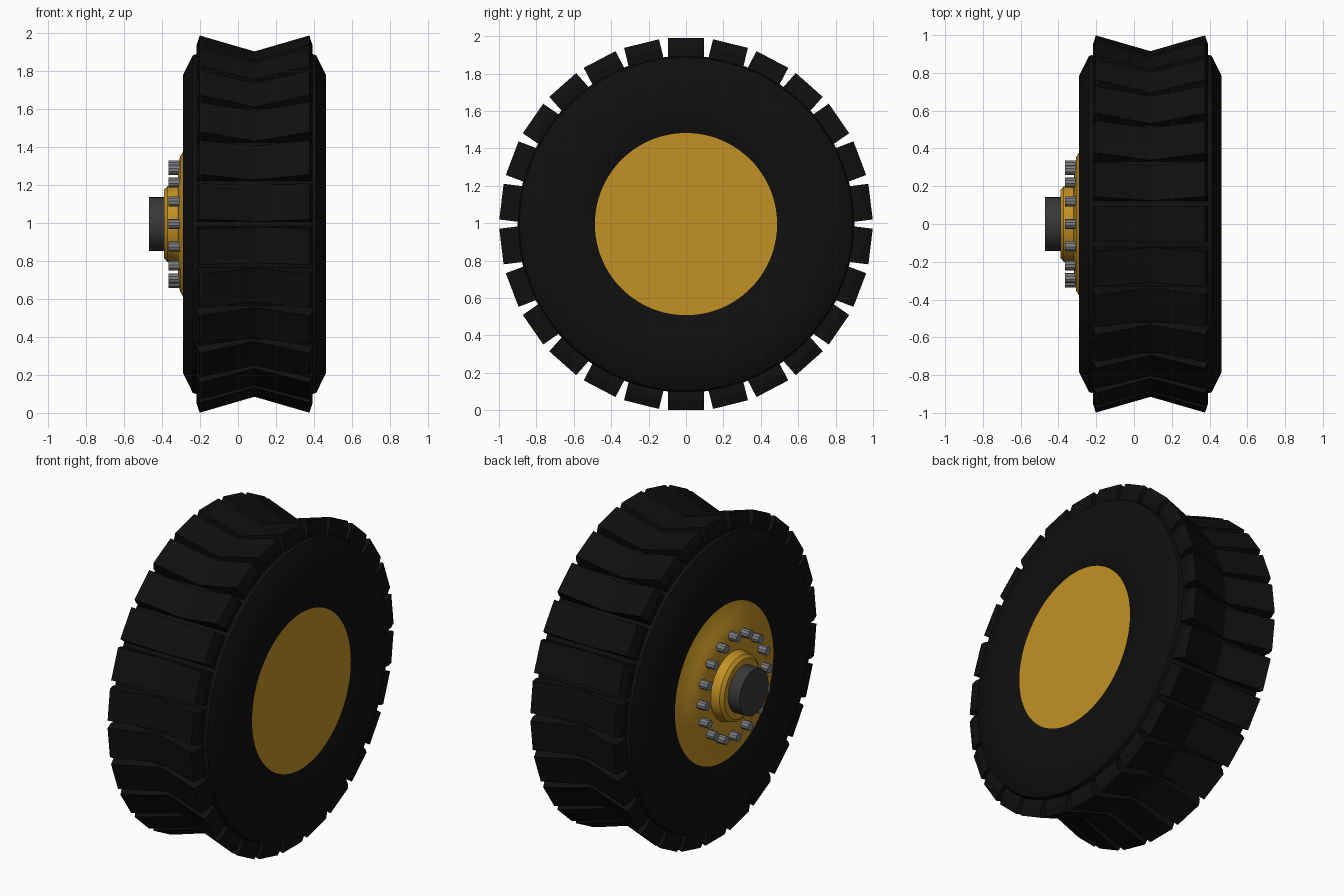
import bpy
import bmesh
import math
from mathutils import Matrix, Vector

AXLE = Vector((0, 0, 0.995))   # wheel centre height, axle runs along x
MID = 0.087                    # middle plane of the tyre

cube = bpy.data.objects.get("Cube")
if cube:
    bpy.data.objects.remove(cube, do_unlink=True)


def material(name, rgb):
    mat = bpy.data.materials.new(name)
    mat.use_nodes = True
    mat.diffuse_color = (*rgb, 1)
    for node in mat.node_tree.nodes:
        if node.type == 'BSDF_PRINCIPLED':
            node.inputs["Base Color"].default_value = (*rgb, 1)
    return mat


rubber = material("black rubber", (0.005, 0.005, 0.005))
gold = material("golden yellow paint", (0.54, 0.285, 0.018))
dark = material("dark grey metal", (0.04, 0.04, 0.042))
steel = material("grey steel", (0.2, 0.21, 0.225))


def finish(name, bm, mat, smooth=True):
    bmesh.ops.recalc_face_normals(bm, faces=bm.faces)
    mesh = bpy.data.meshes.new(name)
    bm.to_mesh(mesh)
    bm.free()
    mesh.materials.append(mat)
    obj = bpy.data.objects.new(name, mesh)
    bpy.context.collection.objects.link(obj)
    obj.location = AXLE
    if smooth:
        bpy.ops.object.select_all(action='DESELECT')
        obj.select_set(True)
        bpy.context.view_layer.objects.active = obj
        bpy.ops.object.shade_smooth_by_angle(angle=math.radians(30))
    return obj


def lathe(name, profile, mat, sides=96):
    """Turn an (x, radius) profile around the axle and cap both ends."""
    bm = bmesh.new()
    rings = []
    for x, r in profile:
        angles = [2 * math.pi * i / sides for i in range(sides)]
        rings.append([bm.verts.new((x, r * math.sin(a), r * math.cos(a))) for a in angles])
    for a, b in zip(rings, rings[1:]):
        for i in range(sides):
            j = (i + 1) % sides
            bm.faces.new((a[i], a[j], b[j], b[i]))
    bm.faces.new(rings[0])
    bm.faces.new(rings[-1])
    return finish(name, bm, mat)


def mirrored(half):
    """Complete a profile of (distance from middle, radius) on both sides."""
    return [(MID - d, r) for d, r in half] + [(MID + d, r) for d, r in reversed(half)]


# Tyre carcass with flat sidewalls and chamfered shoulders
lathe("tyre", mirrored([(0.345, 0.47), (0.352, 0.49), (0.368, 0.56), (0.377, 0.66),
                        (0.377, 0.785), (0.325, 0.89), (0.29, 0.9)]), rubber, 104)

# Tread blocks with a V-shaped dip across the middle
outline = mirrored([(0.302, 0.87), (0.305, 0.945), (0.289, 0.994)])
outline.insert(3, (MID, 0.91))
COUNT = 26
bm = bmesh.new()
for n in range(COUNT):
    turn = Matrix.Rotation(2 * math.pi * n / COUNT, 3, 'X')
    near, far = [[bm.verts.new(turn @ Vector((x, y, r))) for x, r in outline]
                 for y in (-0.096, 0.096)]
    bm.faces.new(near)
    bm.faces.new(far)
    for i in range(len(near)):
        j = (i + 1) % len(near)
        bm.faces.new((near[i], near[j], far[j], far[i]))
finish("tread_blocks", bm, rubber, smooth=False)

# Flat rim disc on the left, shallow dished rim on the right
lathe("rim_disc", [(0.1, 0.492), (0.438, 0.492)], gold)
lathe("rim_dish", [(0.1, 0.492), (-0.262, 0.492), (-0.29, 0.38), (-0.306, 0.355),
                   (-0.316, 0.28), (-0.32, 0.19)], gold)

# Raised hub and axle stub
lathe("hub", [(-0.3, 0.215), (-0.325, 0.21), (-0.372, 0.2), (-0.39, 0.18)], gold, 48)
lathe("axle_stub", [(-0.36, 0.142), (-0.47, 0.142)], dark, 32)

# Ring of wheel bolts
BOLTS = 16
bm = bmesh.new()
for n in range(BOLTS):
    place = (Matrix.Rotation(2 * math.pi * n / BOLTS, 4, 'X')
             @ Matrix.Translation((-0.333, 0, 0.31))
             @ Matrix.Rotation(math.pi / 2, 4, 'Y'))
    bmesh.ops.create_cone(bm, cap_ends=True, segments=10, radius1=0.027,
                          radius2=0.027, depth=0.064, matrix=place)
finish("wheel_bolts", bm, steel)
